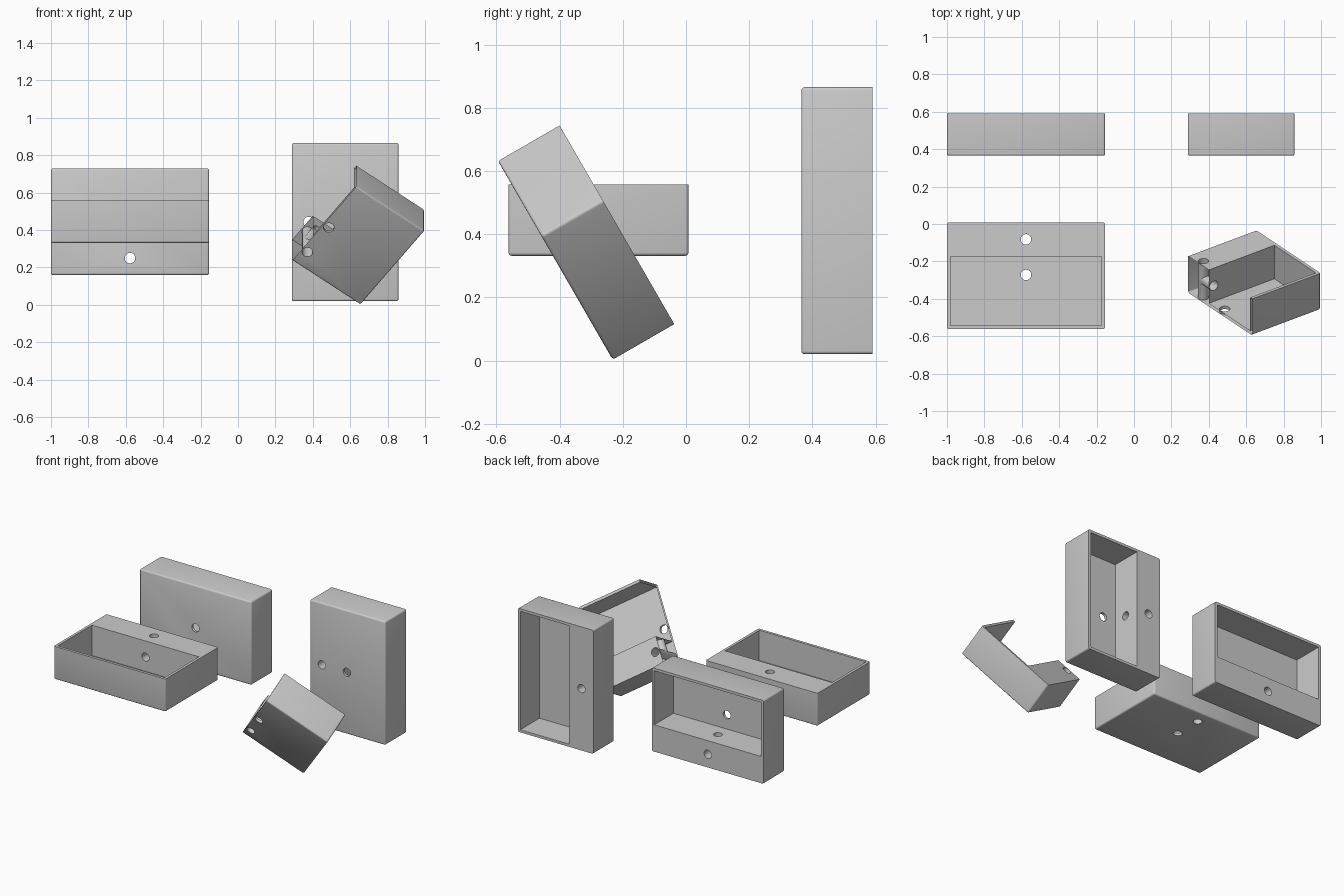
import bpy, bmesh, math
from mathutils import Matrix, Vector

if "Cube" in bpy.data.objects:
    bpy.data.objects.remove(bpy.data.objects["Cube"])

LEN, WID, HGT = 0.845, 0.57, 0.225   # outer tray size
WALL, BAR = 0.018, 0.183             # wall thickness, solid bar width
HOLE = 0.028


def mesh_object(name, bm):
    me = bpy.data.meshes.new(name)
    bm.to_mesh(me)
    bm.free()
    ob = bpy.data.objects.new(name, me)
    bpy.context.collection.objects.link(ob)
    return ob


def block(name, lo, hi, bevel=0):
    bm = bmesh.new()
    bmesh.ops.create_cube(bm, size=1)
    lo, hi = Vector(lo), Vector(hi)
    for v in bm.verts:
        v.co = Vector(((lo[i] + hi[i]) / 2 + v.co[i] * (hi[i] - lo[i])) for i in range(3))
    if bevel:
        # soften all edges except the open rim
        edges = [e for e in bm.edges if min(v.co.z for v in e.verts) < hi.z - 1e-4]
        bmesh.ops.bevel(bm, geom=edges, offset=bevel, segments=3, profile=0.5, affect='EDGES')
    return mesh_object(name, bm)


def drill(name, start, end):
    start, end = Vector(start), Vector(end)
    d = end - start
    m = Matrix.Translation((start + end) / 2) @ d.to_track_quat('Z', 'Y').to_matrix().to_4x4()
    bm = bmesh.new()
    bmesh.ops.create_cone(bm, cap_ends=True, segments=32, radius1=HOLE, radius2=HOLE,
                          depth=d.length, matrix=m)
    return mesh_object(name, bm)


def tray_mesh():
    # hollow tray with a solid drilled bar along one long side
    tray = block("tray", (-LEN / 2, 0, 0), (LEN / 2, WID, HGT), 0.01)
    cutters = [
        block("pocket", (-LEN / 2 + WALL, BAR, WALL), (LEN / 2 - WALL, WID - WALL, HGT + 0.1)),
        drill("bar_hole", (0, 0.09, -0.1), (0, 0.09, HGT + 0.1)),
        drill("floor_hole", (0, 0.28, -0.1), (0, 0.28, 0.1)),
        drill("cross_hole", (0, 0.09, 0.115), (0, BAR + 0.05, 0.115)),
    ]
    for c in cutters:
        c.hide_render = True
        m = tray.modifiers.new(c.name, 'BOOLEAN')
        m.operation, m.solver, m.object = 'DIFFERENCE', 'EXACT', c
    bpy.context.view_layer.update()
    me = bpy.data.meshes.new_from_object(tray.evaluated_get(bpy.context.evaluated_depsgraph_get()))
    for o in [tray] + cutters:
        bpy.data.objects.remove(o)
    return me


def place(name, me, origin, across, opening):
    y, z = Vector(across).normalized(), Vector(opening).normalized()
    x = y.cross(z)
    m = Matrix((x, y, z)).transposed().to_4x4()
    m.translation = origin
    ob = bpy.data.objects.new(name, me)
    bpy.context.collection.objects.link(ob)
    ob.matrix_world = m
    bpy.ops.object.select_all(action='DESELECT')
    ob.select_set(True)
    bpy.context.view_layer.objects.active = ob
    bpy.ops.object.shade_smooth_by_angle(angle=math.radians(35))
    return ob


base = tray_mesh()

# three whole trays
place("flat_tray", base.copy(), (-0.5775, 0.008, 0.332), (0, -1, 0), (0, 0, 1))
place("long_standing_tray", base.copy(), (-0.5775, 0.365, 0.16), (0, 0, 1), (0, 1, 0))
place("tall_standing_tray", base.copy(), (0.288, 0.365, 0.443), (1, 0, 0), (0, 1, 0))

# tilted tray, cut open just past the holes
CUT = 0.034
bm = bmesh.new()
bm.from_mesh(base)
bmesh.ops.bisect_plane(bm, geom=bm.verts[:] + bm.edges[:] + bm.faces[:], plane_co=(CUT, 0, 0),
                       plane_no=(1, 0, 0), clear_outer=True)
half = bpy.data.meshes.new("cut_tray")
bm.to_mesh(half)
bm.free()
t, a = math.radians(30), math.radians(53.1)
up = Vector((0, -math.sin(t), math.cos(t)))
across = Vector((math.cos(a), 0, 0)) + up * math.sin(a)
opening = Vector((0, math.cos(t), math.sin(t)))
corner = Vector((0.29, -0.367, 0.237))
place("tilted_cut_tray", half, corner - across.cross(opening) * CUT, across, opening)
